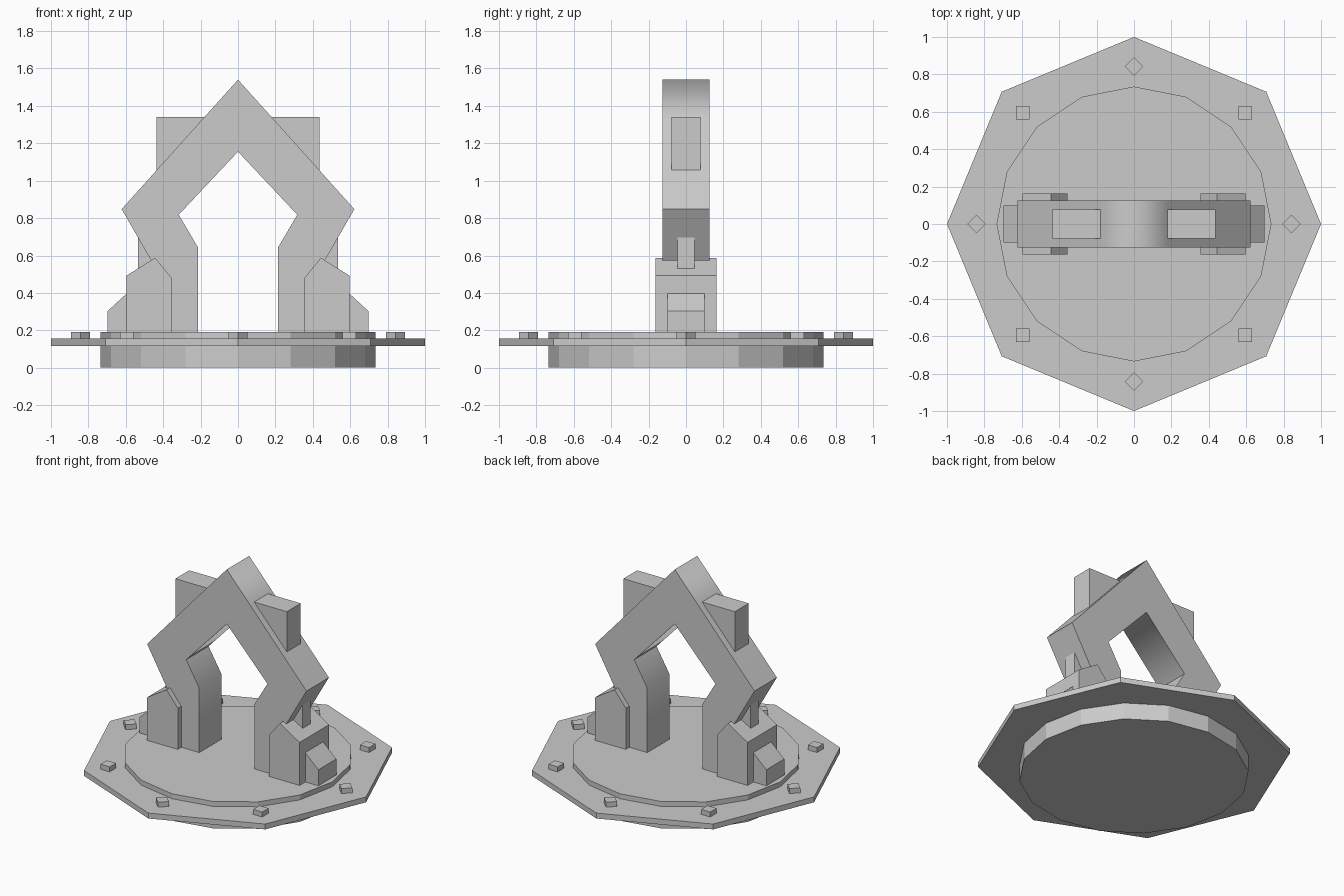
import bpy, bmesh, math

if "Cube" in bpy.data.objects:
    bpy.data.objects.remove(bpy.data.objects["Cube"])


def link(name, bm, mirror=False):
    bmesh.ops.recalc_face_normals(bm, faces=bm.faces)
    me = bpy.data.meshes.new(name)
    bm.to_mesh(me)
    bm.free()
    ob = bpy.data.objects.new(name, me)
    bpy.context.collection.objects.link(ob)
    if mirror:
        m = ob.modifiers.new("mirror", 'MIRROR')
        m.use_axis[0] = True
        m.use_mirror_merge = False
    return ob


def prism_bm(pts, half_y):
    """Extrude an xz profile symmetrically along y."""
    bm = bmesh.new()
    a = [bm.verts.new((x, -half_y, z)) for x, z in pts]
    b = [bm.verts.new((x, half_y, z)) for x, z in pts]
    bm.faces.new(a)
    bm.faces.new(b[::-1])
    for i in range(len(pts)):
        j = (i + 1) % len(pts)
        bm.faces.new((a[i], b[i], b[j], a[j]))
    return bm


def box_profile(x0, x1, z0, z1):
    return [(x0, z0), (x1, z0), (x1, z1), (x0, z1)]


def disc(name, sides, radius, z0, z1, x=0, y=0, turn=0):
    bm = bmesh.new()
    rings = [[bm.verts.new((x + radius * math.cos(turn + math.tau * i / sides),
                            y + radius * math.sin(turn + math.tau * i / sides), z))
              for i in range(sides)] for z in (z0, z1)]
    bm.faces.new(rings[0][::-1])
    bm.faces.new(rings[1])
    for i in range(sides):
        j = (i + 1) % sides
        bm.faces.new((rings[0][i], rings[0][j], rings[1][j], rings[1][i]))
    return link(name, bm)


# Base drum, octagonal flange and ring of bolts
disc("base_drum", 16, 0.735, 0, 0.19)
disc("base_flange", 8, 1.0, 0.117, 0.155)
for i in range(8):
    t = math.tau * i / 8
    disc(f"flange_bolt_{i + 1}", 4, 0.05, 0.15, 0.19,
         0.842 * math.cos(t), 0.842 * math.sin(t), t)

# Angular arch: right half outline mirrored about the apex
outer = [(0.18, 1.34), (0.622, 0.848), (0.465, 0.575), (0.465, 0.18)]
inner = [(0.215, 0.18), (0.215, 0.645), (0.317, 0.818)]
right = outer + inner
left = [(-x, z) for x, z in reversed(right)]
bm = prism_bm([(0, 1.54)] + right + [(0, 1.155)] + left, 0.125)

# Shade softly over the apex and knees, crisp elsewhere
for f in bm.faces:
    f.smooth = len(f.verts) == 4
for e in bm.edges:
    v, w = e.verts
    soft = abs(v.co.y - w.co.y) > 0.1 and (
        abs(v.co.x) < 0.2 or abs(v.co.z - 0.645) < 0.001)
    e.smooth = soft
link("arch", bm)

# Blocks at the feet of the arch, mirrored left and right
link("foot_block", prism_bm([(0.355, 0.18), (0.595, 0.18), (0.595, 0.493),
                             (0.443, 0.588), (0.355, 0.48)], 0.164), True)
link("foot_wedge", prism_bm([(0.57, 0.18), (0.697, 0.18), (0.697, 0.303),
                             (0.595, 0.397), (0.57, 0.397)], 0.1), True)
link("support_post", prism_bm(box_profile(0.45, 0.535, 0.4, 0.75), 0.045), True)

# Blocks on the shoulders of the arch
link("shoulder_block", prism_bm(box_profile(0.16, 0.435, 1.03, 1.34), 0.077), True)
